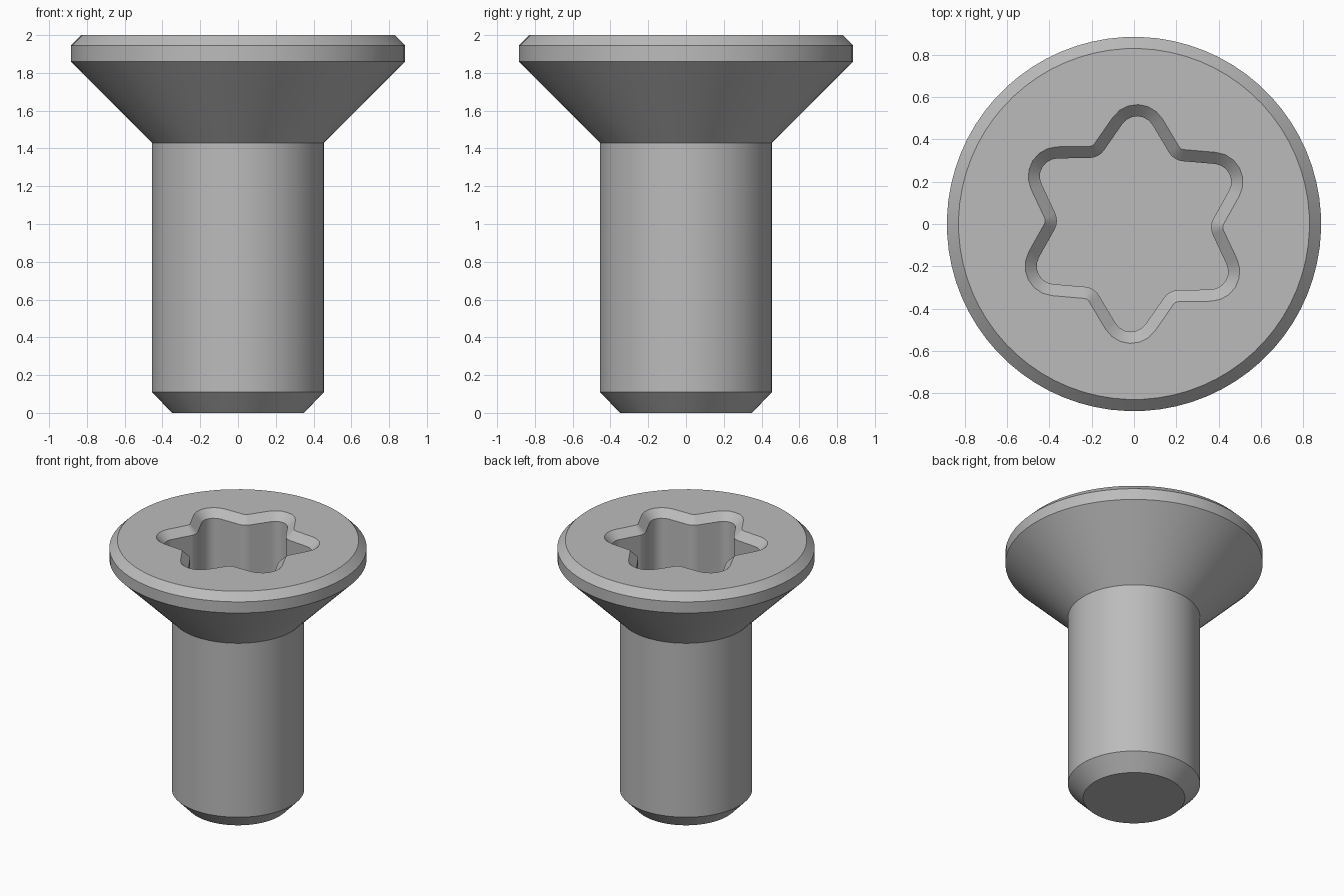
import bpy, bmesh, math
from math import radians, cos, sin

if "Cube" in bpy.data.objects:
    bpy.data.objects.remove(bpy.data.objects["Cube"], do_unlink=True)

LOBES, LOBE_PTS, VALLEY_PTS = 6, 7, 5
SIDES = LOBES * (LOBE_PTS + VALLEY_PTS)
TURN = radians(88)          # direction of the first lobe
SOCKET_FLOOR = 1.55
CHAMFER = 0.055

steel = bpy.data.materials.new("steel grey")
steel.use_nodes = True
grey = (0.5, 0.5, 0.5, 1)
steel.diffuse_color = grey
steel.node_tree.nodes["Principled BSDF"].inputs["Base Color"].default_value = grey


def circle(radius, z):
    """Ring of points, starting so that it lines up with the star outline."""
    start = TURN - (LOBE_PTS - 1) / 2 * math.tau / SIDES
    return [(radius * cos(start + i * math.tau / SIDES),
             radius * sin(start + i * math.tau / SIDES), z) for i in range(SIDES)]


def star(inset, z):
    """Six-lobed outline of tangent arcs, offset inwards by inset."""
    pts = []

    def arc(turn, centre, radius, middle, half, count):
        for i in range(count):
            a = turn + middle + half * (2 * i / (count - 1) - 1)
            pts.append((centre * cos(turn) + radius * cos(a),
                        centre * sin(turn) + radius * sin(a), z))

    for k in range(LOBES):
        turn = TURN + k * math.tau / LOBES
        arc(turn, 0.425, 0.14 - inset, 0, radians(57), LOBE_PTS)
        arc(turn + math.pi / LOBES, 0.45, 0.03 + inset,
            math.pi, -radians(27), VALLEY_PTS)
    return pts


# Rings from the tip, up the shank and head, then down into the socket
profile = [(0.35, 0), (0.455, 0.11), (0.455, 1.43),
           (0.885, 1.86), (0.885, 1.945), (0.83, 2)]
outlines = [circle(r, z) for r, z in profile]
outlines += [star(0, 2), star(CHAMFER, 2 - CHAMFER), star(CHAMFER, SOCKET_FLOOR)]

bm = bmesh.new()
rings = [[bm.verts.new(p) for p in outline] for outline in outlines]
for low, high in zip(rings, rings[1:]):
    for i in range(SIDES):
        j = (i + 1) % SIDES
        bm.faces.new((low[i], low[j], high[j], high[i]))
bm.faces.new(rings[0][::-1])     # tip
bm.faces.new(rings[-1])          # socket floor
bmesh.ops.recalc_face_normals(bm, faces=bm.faces)

mesh = bpy.data.meshes.new("countersunk_screw")
bm.to_mesh(mesh)
bm.free()
mesh.materials.append(steel)
screw = bpy.data.objects.new("countersunk_screw", mesh)
bpy.context.collection.objects.link(screw)

bpy.ops.object.select_all(action="DESELECT")
screw.select_set(True)
bpy.context.view_layer.objects.active = screw
bpy.ops.object.shade_smooth_by_angle(angle=radians(30))
